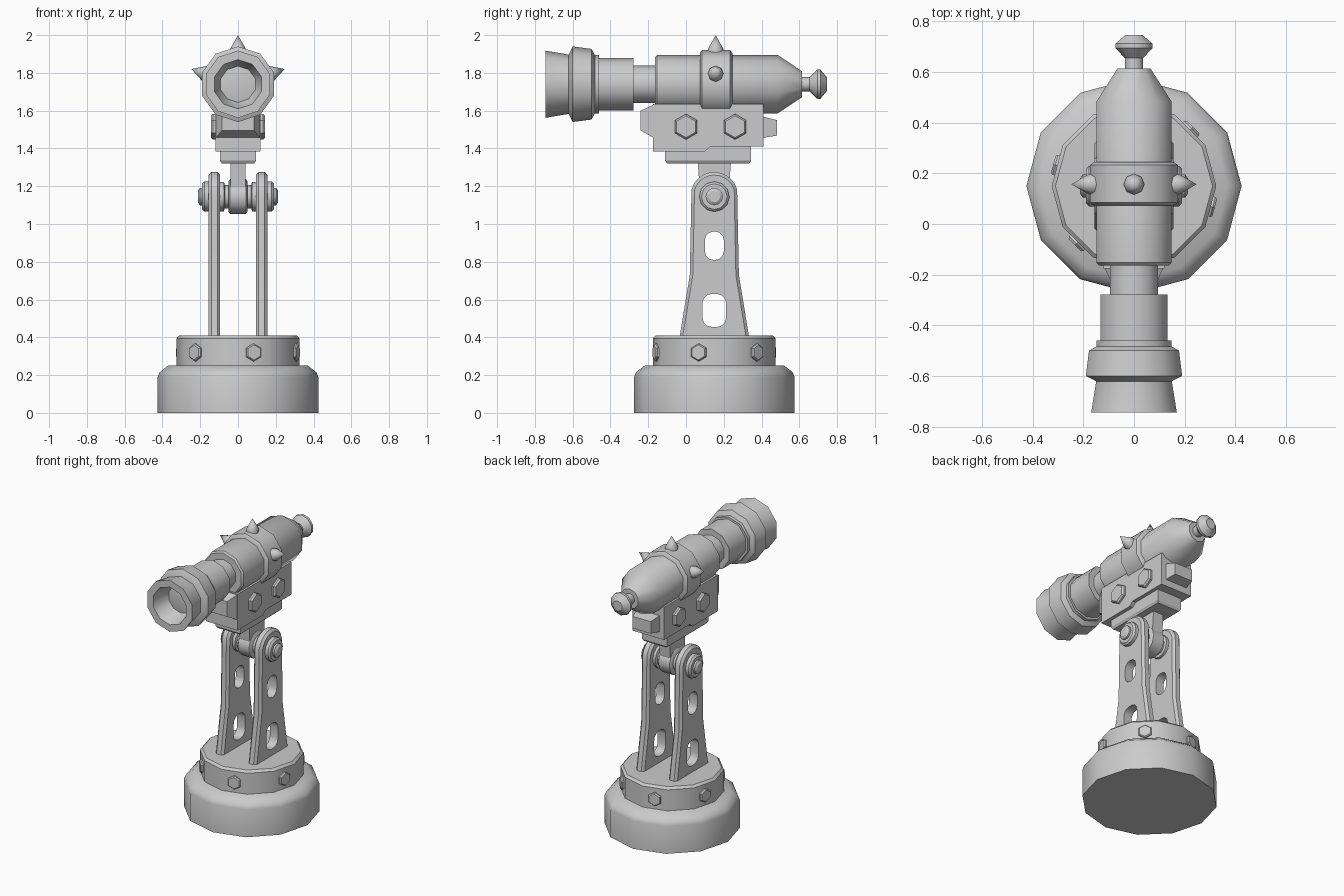
import bpy, bmesh
from math import sin, cos, pi, radians
from mathutils import Matrix, Vector

if "Cube" in bpy.data.objects:
    bpy.data.objects.remove(bpy.data.objects["Cube"])

CY = 0.15          # pedestal axis
BZ = 1.74          # barrel axis height
PZ = 1.145         # hinge pin height


def finish(name, bm, smooth=None):
    bmesh.ops.remove_doubles(bm, verts=bm.verts, dist=1e-5)
    bmesh.ops.recalc_face_normals(bm, faces=bm.faces)
    me = bpy.data.meshes.new(name)
    bm.to_mesh(me)
    bm.free()
    ob = bpy.data.objects.new(name, me)
    bpy.context.collection.objects.link(ob)
    if smooth:
        bpy.ops.object.select_all(action='DESELECT')
        bpy.context.view_layer.objects.active = ob
        ob.select_set(True)
        bpy.ops.object.shade_smooth_by_angle(angle=radians(smooth))
    return ob


def lathe(name, profile, sides, origin, axis=(0, 0, 1), start=(1, 0, 0), smooth=None):
    """Turn (radius, height) pairs about an axis; the first vertex points along start."""
    a, u, o = Vector(axis).normalized(), Vector(start).normalized(), Vector(origin)
    v = a.cross(u)
    bm = bmesh.new()
    rings = []
    for r, h in profile:
        rings.append([bm.verts.new(o + a * h + (u * cos(2 * pi * i / sides) + v * sin(2 * pi * i / sides)) * r)
                      for i in range(sides)])
    for p, q in zip(rings, rings[1:]):
        for i in range(sides):
            j = (i + 1) % sides
            bm.faces.new((p[i], p[j], q[j], q[i]))
    for ring, (r, h) in ((rings[0], profile[0]), (rings[-1], profile[-1])):
        if r > 0:
            bm.faces.new(ring)
    bmesh.ops.dissolve_degenerate(bm, dist=1e-6, edges=bm.edges)
    return finish(name, bm, smooth)


def frustum(name, axis, a, b):
    """Box between two rectangles (pos, lo1, hi1, lo2, hi2) across the given axis."""
    bm = bmesh.new()
    for pos, l1, h1, l2, h2 in (a, b):
        for s in (l1, h1):
            for t in (l2, h2):
                bm.verts.new((s, pos, t) if axis == 'y' else (s, t, pos))
    bmesh.ops.convex_hull(bm, input=bm.verts)
    bmesh.ops.dissolve_limit(bm, angle_limit=0.01, verts=bm.verts, edges=bm.edges)
    return finish(name, bm)


def prism(name, pts, half):
    bm = bmesh.new()
    f = bm.faces.new([bm.verts.new((-half, y, z)) for y, z in pts])
    new = bmesh.ops.extrude_face_region(bm, geom=[f])['geom']
    bmesh.ops.translate(bm, vec=(2 * half, 0, 0), verts=[g for g in new if isinstance(g, bmesh.types.BMVert)])
    return finish(name, bm)


# pedestal
lathe("base", [(.425, 0), (.425, .19), (.415, .215), (.37, .25)], 12, (0, CY, 0), smooth=50)
lathe("collar", [(.325, .24), (.325, .395), (.31, .41)], 12, (0, CY, 0), smooth=40)
for k in range(6):
    t = radians(45 + 60 * k)
    d = Vector((cos(t), sin(t), 0))
    lathe("collar_bolt", [(.047, .30), (.047, .322), (.04, .33)], 6, (0, CY, .32), d, (0, 0, 1))


# support legs with two slots each
def leg_outline(d):
    half = [(.185 - d, .395), (.13 - d, .73), (.122 - d, 1.12)]
    arc = [((.125 - d) * cos(radians(a)), 1.15 + (.125 - d) * sin(radians(a))) for a in range(15, 166, 15)]
    pts = half + arc + [(-y, z) for y, z in reversed(half)]
    return [(CY + y, z) for y, z in pts]


def slot(hy, z0, z1, r):
    pts = []
    for sy, zc, a0 in ((1, z1 - r, 0), (-1, z1 - r, 90), (-1, z0 + r, 180), (1, z0 + r, 270)):
        for k in range(4):
            a = radians(a0 + 30 * k)
            pts.append((CY + sy * (hy - r) + r * cos(a), zc + r * sin(a)))
    return pts


def leg(name, cx):
    bm = bmesh.new()

    def loop(pts, x):
        return [bm.verts.new((cx + x, y, z)) for y, z in pts]

    def bridge(p, q):
        for i in range(len(p)):
            j = (i + 1) % len(p)
            bm.faces.new((p[i], p[j], q[j], q[i]))

    outer = [loop(leg_outline(d), x) for d, x in ((.016, -.031), (0, -.016), (0, .016), (.016, .031))]
    slots = [slot(.05, .81, .96, .045), slot(.063, .455, .63, .05)]
    holes = [[loop(s, x) for s in slots] for x in (-.031, .031)]
    for p, q in zip(outer, outer[1:]):
        bridge(p, q)
    for p, q in zip(*holes):
        bridge(p, q)
    for rim, hs in ((outer[0], holes[0]), (outer[3], holes[1])):
        edges = [bm.edges.get((l[i - 1], l[i])) for l in [rim] + hs for i in range(len(l))]
        bmesh.ops.triangle_fill(bm, use_beauty=True, use_dissolve=False, edges=edges, normal=(1, 0, 0))
    return finish(name, bm, 32)


for side, s in (("left", -1), ("right", 1)):
    leg(side + "_leg", s * .125)
    # hinge pin cap and spacer
    lathe(side + "_pin_cap", [(.08, .15), (.08, .178), (.068, .19), (.046, .19), (.046, .202), (.03, .213)],
          12, (0, CY, PZ), (s, 0, 0), (0, 0, 1), 35)
    lathe(side + "_spacer", [(.062, .04), (.062, .07), (.078, .075), (.078, .1)],
          12, (0, CY, PZ), (s, 0, 0), (0, 0, 1), 35)
    # side bolts on the mount block
    for y in (0, .26):
        lathe(side + "_block_bolt", [(.068, .11), (.068, .132), (.058, .143)], 6,
              (0, y, 1.515), (s, 0, 0), (0, 0, 1))

# hinge and mount block
lathe("hinge_barrel", [(.08, -.05), (.092, -.042), (.092, .042), (.08, .05)], 12,
      (0, CY, PZ), (1, 0, 0), (0, 0, 1), 35)
frustum("hinge_stem", 'z', (1.15, -.04, .04, CY - .075, CY + .075), (1.33, -.04, .04, CY - .088, CY + .088))
frustum("plate_chamfer", 'z', (1.32, -.085, .085, -.10, .335), (1.335, -.095, .095, -.11, .345))
frustum("mount_plate", 'z', (1.335, -.095, .095, -.11, .345), (1.42, -.095, .095, -.11, .345))
prism("mount_block", [(-.175, 1.385), (.10, 1.385), (.13, 1.41), (.41, 1.41), (.41, 1.635), (-.175, 1.635)], .12)
frustum("block_nose", 'y', (-.24, -.085, .085, 1.495, 1.60), (-.17, -.118, .118, 1.455, 1.632))
frustum("block_tail", 'y', (.40, -.085, .085, 1.455, 1.57), (.483, -.07, .07, 1.468, 1.55))

# barrel: bored muzzle, flared ring, tube, neck, body, cone and knob
AX = ((0, BZ, 0), (0, 1, 0), (0, 0, 1))
O = (0, 0, BZ)
lathe("muzzle", [(0, -.47), (.09, -.60), (.13, -.745), (.178, -.745), (.155, -.61), (.155, -.46)],
      10, O, AX[1], AX[2], 37)
lathe("muzzle_ring", [(.155, -.622), (.2, -.60), (.187, -.50), (.14, -.475), (.14, -.278)],
      10, O, AX[1], AX[2], 37)
lathe("barrel_neck", [(.1, -.29), (.1, -.15)], 10, O, AX[1], AX[2], 37)
lathe("barrel_body", [(.145, -.163), (.155, -.153), (.155, .485), (.068, .615)], 10, O, AX[1], AX[2], 37)
lathe("barrel_band", [(.165, .073), (.182, .085), (.182, .233), (.165, .245)], 10, O, AX[1], AX[2], 37)
lathe("tail_knob", [(.038, .60), (.038, .655), (.077, .695), (.077, .712), (.036, .746)],
      10, O, AX[1], AX[2], 37)

# band spikes
for a in (18, 90, 162):
    d = (cos(radians(a)), 0, sin(radians(a)))
    lathe("band_spike", [(.041, .15), (.041, .187), (0, .26)], 8, (0, .157, BZ), d, (0, 1, 0), 46)
